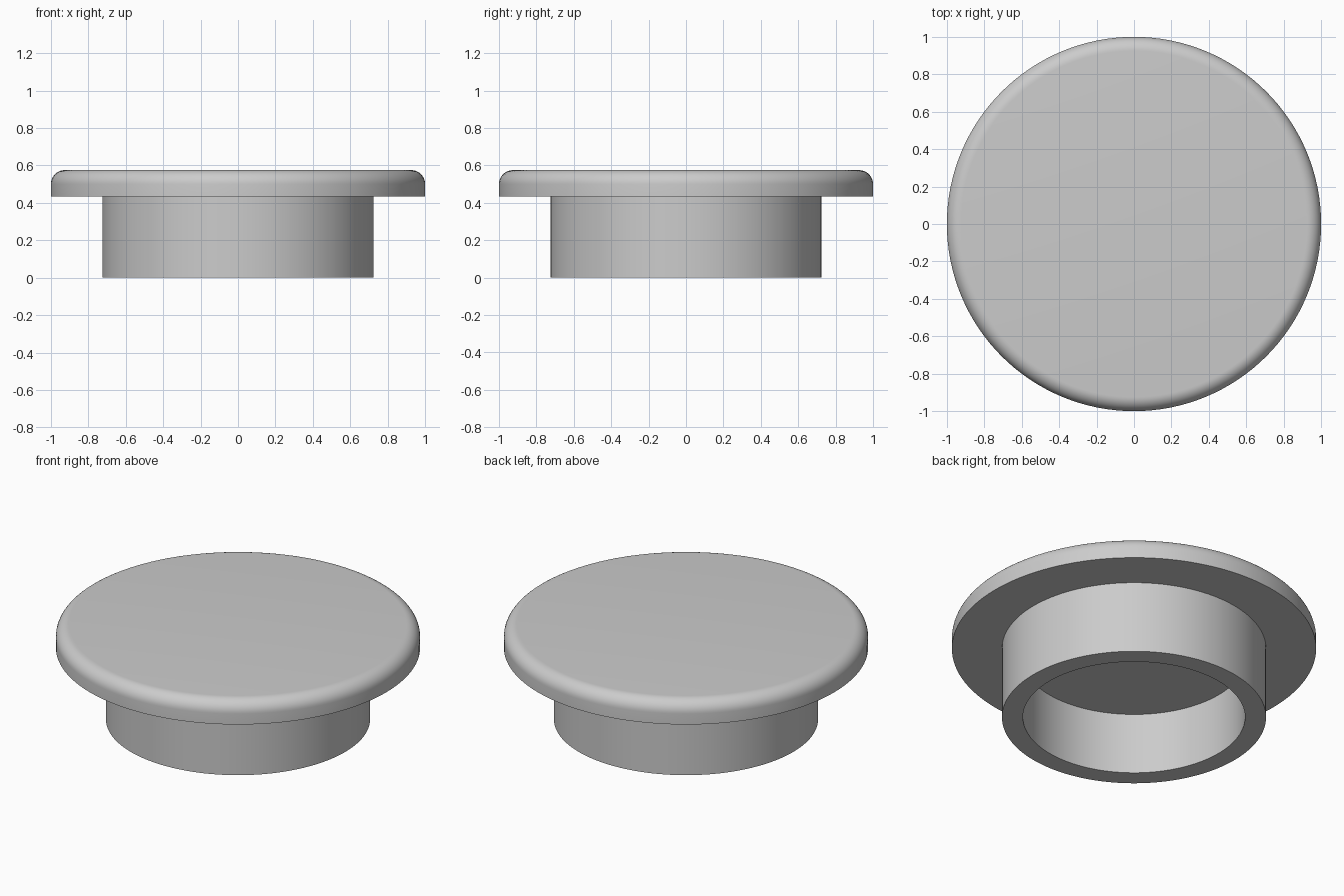
import bpy
import math

SEGMENTS = 128

cube = bpy.data.objects.get("Cube")
if cube:
    bpy.data.objects.remove(cube, do_unlink=True)

# Single plain grey material
grey = bpy.data.materials.new("plain grey")
grey.use_nodes = True
colour = (0.6, 0.6, 0.6, 1)
grey.diffuse_color = colour
grey.node_tree.nodes["Principled BSDF"].inputs["Base Color"].default_value = colour


def lathe(name, profile):
    """Revolve (radius, z) points about z; end points on the axis become caps."""
    verts, rings, faces = [], [], []
    for r, z in profile:
        start = len(verts)
        for i in range(SEGMENTS):
            a = math.tau * i / SEGMENTS
            verts.append((r * math.cos(a), r * math.sin(a), z))
        rings.append(range(start, len(verts)))
    for low, high in zip(rings, rings[1:]):
        for i in range(SEGMENTS):
            j = (i + 1) % SEGMENTS
            faces.append((low[i], low[j], high[j], high[i]))
    faces += [tuple(reversed(rings[0])), tuple(rings[-1])]
    mesh = bpy.data.meshes.new(name)
    mesh.from_pydata(verts, [], faces)
    mesh.materials.append(grey)
    obj = bpy.data.objects.new(name, mesh)
    bpy.context.collection.objects.link(obj)
    bpy.ops.object.select_all(action="DESELECT")
    obj.select_set(True)
    bpy.context.view_layer.objects.active = obj
    bpy.ops.object.shade_smooth_by_angle(angle=math.radians(30))
    return obj


# Plug body: rounded cap, hollow stem open at the bottom, all one solid
TOP, CAP_BOTTOM, RECESS = 0.575, 0.435, 0.37
CAP_R, STEM_R, BORE_R, FILLET = 1.0, 0.725, 0.61, 0.075

profile = [(BORE_R, RECESS), (BORE_R, 0), (STEM_R, 0),
           (STEM_R, CAP_BOTTOM), (CAP_R, CAP_BOTTOM)]
for k in range(11):
    a = math.pi / 2 * k / 10
    profile.append((CAP_R - FILLET + FILLET * math.cos(a),
                    TOP - FILLET + FILLET * math.sin(a)))
lathe("round_plug", profile)
